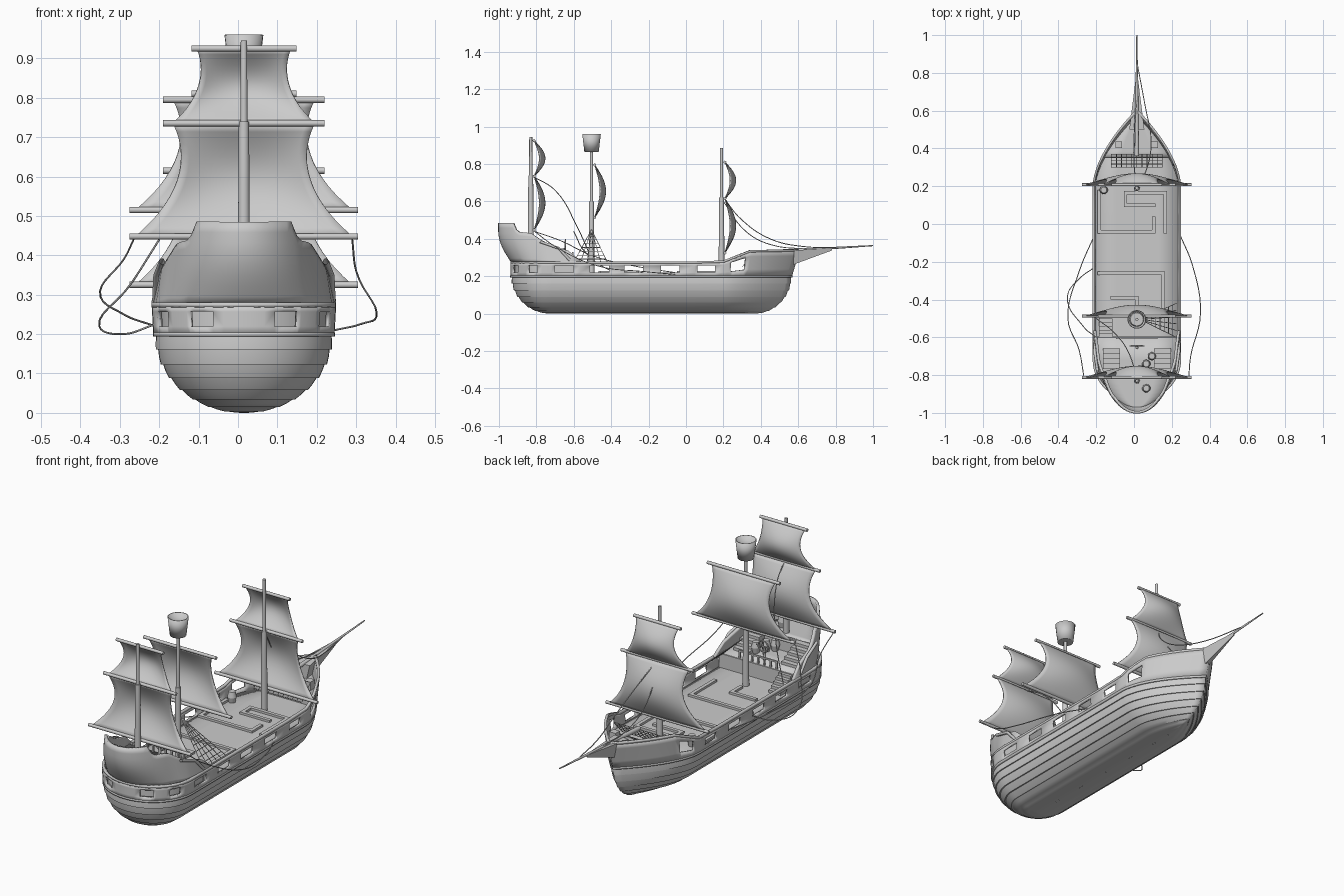
import bpy, bmesh, math
from mathutils import Vector

if "Cube" in bpy.data.objects:
    bpy.data.objects.remove(bpy.data.objects["Cube"])

CX = 0.015   # ship centreline


def finish(bm, name, mirror=False, thick=0.0):
    bmesh.ops.recalc_face_normals(bm, faces=bm.faces)
    me = bpy.data.meshes.new(name)
    bm.to_mesh(me)
    bm.free()
    ob = bpy.data.objects.new(name, me)
    ob.location.x = CX
    bpy.context.collection.objects.link(ob)
    if mirror:
        m = ob.modifiers.new("mirror", 'MIRROR')
        m.merge_threshold = 0.0005
    if thick:
        s = ob.modifiers.new("thickness", 'SOLIDIFY')
        s.thickness, s.offset = thick, 0
    return ob


def grid(name, us, vs, f, skip=None, thick=0.0):
    """Half surface f(u, v), mirrored over the centreline."""
    bm = bmesh.new()
    rows = [[bm.verts.new(f(u, v)) for v in vs] for u in us]
    for i in range(len(us) - 1):
        for j in range(len(vs) - 1):
            if not (skip and skip((us[i] + us[i + 1]) / 2, j)):
                bm.faces.new((rows[i][j], rows[i + 1][j], rows[i + 1][j + 1], rows[i][j + 1]))
    return finish(bm, name, True, thick)


def boxes(name, items):
    bm = bmesh.new()
    for c, s in items:
        vs = bmesh.ops.create_cube(bm, size=1)['verts']
        bmesh.ops.scale(bm, vec=s, verts=vs)
        bmesh.ops.translate(bm, vec=c, verts=vs)
    return finish(bm, name)


def pole(name, a, b, r1, r2, n=16):
    a, b = Vector(a), Vector(b)
    bm = bmesh.new()
    bmesh.ops.create_cone(bm, cap_ends=True, segments=n, radius1=r1, radius2=r2, depth=(b - a).length)
    bm.transform((b - a).to_track_quat('Z', 'Y').to_matrix().to_4x4())
    bmesh.ops.translate(bm, vec=(a + b) / 2, verts=bm.verts)
    return finish(bm, name)


def ropes(name, lines, r=0.0025, smooth=True):
    """World-space cords, several per object."""
    cu = bpy.data.curves.new(name, 'CURVE')
    cu.dimensions, cu.bevel_depth, cu.bevel_resolution, cu.resolution_u = '3D', r, 1, 6
    for pts in lines:
        sp = cu.splines.new('BEZIER' if smooth else 'POLY')
        tgt = sp.bezier_points if smooth else sp.points
        tgt.add(len(pts) - 1)
        for q, p in zip(tgt, pts):
            if smooth:
                q.co = p
                q.handle_left_type = q.handle_right_type = 'AUTO'
            else:
                q.co = (*p, 1)
    bpy.context.collection.objects.link(bpy.data.objects.new(name, cu))


def lerp_table(t, tab):
    for (a, p), (b, q) in zip(tab, tab[1:]):
        if t <= b:
            return p + (q - p) * max(0, (t - a) / (b - a))
    return tab[-1][1]


def plan(u, w, ys, yb):
    """Half plan outline: u 0-1 round stern, 1-2 straight side, 2-3 pointed bow."""
    if u <= 1:
        a = u * math.pi / 2
        return w * math.sin(a), -0.72 + (ys + 0.72) * math.cos(a)
    if u <= 2:
        return w, -0.72 + 0.92 * (u - 1)
    t = u - 2
    return w * (1 - t ** 1.7), 0.2 + (yb - 0.2) * t


def span(a, b, n):
    return [a + (b - a) * i / n for i in range(n + 1)]


U = span(0, 1, 14) + span(1, 2, 6)[1:] + span(2, 3, 14)[1:]

# lapped-plank hull
levels, N = [(0.03, 0.0)], 8
for i in range(N):
    for k in (0, 0.5, 1):
        levels.append((max(0.05, (i + k) / N * math.pi / 2), 0.006 * (1 - k) if i else 0.0))


def hull_pt(u, lv):
    th, off = lv
    s = math.sin(th)
    x, y = plan(u, 0.222 * s + off, -0.72 - 0.21 * s - off, 0.36 + 0.2 * s + off)
    return x, y, 0.2 - 0.2 * math.cos(th)


grid("hull", U, levels, hull_pt)
grid("keel_plate", U, [0, 1], lambda u, v: (hull_pt(u, levels[0])[0] * v, hull_pt(u, levels[0])[1], 0.0002))

# bulwark with open gun ports
ports = [(0.31, 0.09), (0.70, 0.08), (1.075, 0.054), (1.28, 0.054), (1.48, 0.054),
         (1.69, 0.054), (1.90, 0.05), (2.20, 0.1)]
edges = [c + s * h for c, h in ports for s in (-1, 1)]
UP = sorted(edges + [u for u in U if all(abs(u - e) > 0.012 for e in edges)])


def rail_top(u):
    return lerp_table(u, [(0, 0.27), (1.97, 0.27), (2.36, 0.33), (3, 0.335)])


def wall_pt(u, v):
    x, y = plan(u, 0.224 + 0.004 * v, -0.933, 0.56 + 0.04 * v)
    return x, y, 0.197 + v * (rail_top(u) - 0.197)


grid("bulwark", UP, [0, 0.31, 0.82, 1], wall_pt,
     lambda u, j: j == 1 and any(abs(u - c) < h for c, h in ports), 0.012)


def cap_pt(u, v):
    x, y = plan(u, 0.222 + 0.012 * v, -0.925 - 0.014 * v, 0.59 + 0.02 * v)
    return x, y, rail_top(u) + 0.004


grid("rail_cap", U, [0, 1], cap_pt, thick=0.012)
grid("hull_wale", U, [0, 1], lambda u, v: (*plan(u, 0.226, -0.935, 0.565), 0.194 + 0.01 * v), thick=0.01)


# decks
def deck(name, z, us, w=0.222, ys=-0.93, yb=0.57):
    def f(u, v):
        x, y = plan(u, w, ys, yb)
        return x * v, y, z
    grid(name, us, [0, 0.5, 1], f, thick=0.006)


deck("main_deck", 0.213, U)
deck("quarter_deck", 0.285, span(0, 1, 12) + [1.13], 0.21)
deck("poop_deck", 0.36, span(0, 0.8, 10), 0.195, -0.97)
deck("fore_deck", 0.262, span(2.4, 3, 8), 0.222, -0.93, 0.58)
boxes("deck_bulkheads", [((0, -0.6, 0.25), (0.43, 0.01, 0.075)), ((0, -0.79, 0.322), (0.36, 0.01, 0.075)),
                         ((0, 0.355, 0.24), (0.34, 0.01, 0.05))])
grid("cabin_lining", span(0, 1, 12) + [1.13], [0, 1],
     lambda u, v: (*plan(u, 0.212, -0.918, 0.5), 0.21 + 0.08 * v))


# stern castle
def castle_pt(u, v):
    top = lerp_table(u, [(0, 0.485), (0.48, 0.485), (0.53, 0.45), (0.58, 0.437), (0.75, 0.43),
                         (0.85, 0.40), (1.0, 0.365), (1.1, 0.335), (1.17, 0.28)])
    z = 0.272 + v * (top - 0.272)
    k = (z - 0.272) / 0.21
    w = 0.203 - 0.035 * k + 0.02 * min(1, max(0, (u - 0.75) / 0.35))
    x, y = plan(u, w, -0.925 - 0.072 * math.sin(min(1, k * 1.25) * math.pi / 2), 0.5)
    return x, y, z


grid("stern_castle", span(0, 0.48, 8) + [0.505, 0.53, 0.58] + span(0.64, 1, 6) + [1.05, 1.1, 1.17],
     span(0, 1, 8), castle_pt, thick=0.014)
ropes("castle_rails", [[(CX + s * 0.225, -0.62, 0.285), (CX + s * 0.222, -0.68, 0.35),
                        (CX + s * 0.208, -0.78, 0.385)] for s in (-1, 1)], 0.008, False)


# stairs
def stairs(x, y0, y1, z0, z1, w, n=5):
    d, h = (y1 - y0) / n, (z1 - z0) / n
    return [((x, y0 + d * (i + .5), z0 + h * (i + 1) / 2), (w, abs(d), h * (i + 1))) for i in range(n)]


boxes("stairs", stairs(-0.165, -0.5, -0.6, 0.215, 0.285, 0.07) +
      stairs(-0.135, -0.66, -0.79, 0.288, 0.36, 0.09) + stairs(0.135, -0.66, -0.79, 0.288, 0.36, 0.09))

# raised deck battens
paths = [[(-.20, .17), (-.20, -.04), (.09, -.04), (.09, .03)], [(-.06, .10), (-.06, .165), (.15, .165), (.15, -.04)],
         [(-.06, .10), (.09, .10)], [(-.20, -.26), (.14, -.26), (.14, -.45)], [(-.13, -.39), (.0, -.39), (.0, -.46)]]
boxes("deck_battens", [(((a[0] + b[0]) / 2, (a[1] + b[1]) / 2, 0.221),
                        (abs(a[0] - b[0]) + 0.018, abs(a[1] - b[1]) + 0.018, 0.012))
                       for p in paths for a, b in zip(p, p[1:])])

# masts and crow's nest
for nm, y, z0, zm, z1 in (("mizzen", -0.83, 0.29, 0.74, 0.945), ("main", -0.505, 0.21, 0.6, 0.9),
                          ("fore", 0.19, 0.21, 0.62, 0.885)):
    pole(nm + "_lower_mast", (0, y, z0), (0, y, zm), 0.016, 0.013)
    pole(nm + "_upper_mast", (0, y, zm), (0, y, z1), 0.009, 0.008)
pole("crows_nest_floor", (0, -0.505, 0.866), (0, -0.505, 0.872), 0.036, 0.036, 20)
grid("crows_nest", span(0, math.pi, 12), [0, 1],
     lambda a, v: ((0.036 + 0.011 * v) * math.sin(a), -0.505 - (0.036 + 0.011 * v) * math.cos(a), 0.866 + 0.094 * v),
     thick=0.005)


# sails and yards
def sail(name, y, zb, zt, wb, wm, wt):
    def f(s, t):
        half = wb * (1 - t) ** 2 + 2 * wm * t * (1 - t) + wt * t * t
        return half * s, y + math.sin(math.pi * t) * (0.028 + 0.03 * (1 - s * s)), zb + (zt - zb) * t
    grid(name, span(0, 1, 8), span(0, 1, 14), f, thick=0.005)


def yard(name, y, z, w):
    pole(name, (-w, y, z), (w, y, z), 0.008, 0.008, 12)


for nm, y, levs in (("mizzen", -0.812, (0.448, 0.735, 0.925)), ("main", -0.488, (0.515, 0.795)),
                    ("fore", 0.208, (0.325, 0.615, 0.81))):
    for z, w in zip(levs, (0.29, 0.205, 0.133)):
        yard(nm + "_yard", y, z, w)
    sail(nm + "_course_sail", y, levs[0], levs[1], 0.275, 0.11, 0.18)
    if len(levs) == 3:
        sail(nm + "_top_sail", y, levs[1], levs[2], 0.18, 0.08, 0.12)

# beakhead and bowsprit
bm = bmesh.new()
for y, w, z0, z1 in ((0.5, 0.04, 0.235, 0.335), (0.6, 0.026, 0.275, 0.338), (0.78, 0.005, 0.338, 0.35)):
    for x, z in ((-w, z1), (w, z1), (-w * .4, z0), (w * .4, z0)):
        bm.verts.new((x, y, z))
bmesh.ops.convex_hull(bm, input=bm.verts)
finish(bm, "beakhead")
pole("bowsprit", (0, 0.36, 0.325), (0, 1.0, 0.364), 0.012, 0.003, 12)

# shroud net on the main mast
feet = [Vector((0.225, -0.60 + 0.036 * i, 0.275)) for i in range(6)]
head = Vector((0.03, -0.505, 0.45))
ropes("main_shrouds", [[f, head] for f in feet] +
      [[f.lerp(head, k) for f in feet] for k in span(0.1, 0.8, 6)], 0.0018, False)

# boarding net at the fore deck
ropes("fore_net", [[(x, 0.30, 0.25), (x, 0.37, 0.325)] for x in span(-0.12, 0.15, 10)] +
      [[(-0.12, 0.30 + 0.07 * k, 0.25 + 0.075 * k), (0.15, 0.30 + 0.07 * k, 0.25 + 0.075 * k)]
       for k in span(0, 1, 4)], 0.0018, False)

# slack rigging
ropes("rigging", [
    [(-0.265, -0.81, 0.44), (-0.29, -0.67, 0.39), (-0.35, -0.5, 0.31), (-0.29, -0.25, 0.25), (-0.21, -0.06, 0.22)],
    [(-0.2, -0.6, 0.44), (-0.27, -0.54, 0.33), (-0.352, -0.38, 0.22), (-0.29, -0.29, 0.2), (-0.21, -0.23, 0.225)],
    [(0.29, -0.81, 0.44), (0.30, -0.7, 0.36), (0.352, -0.47, 0.255), (0.31, -0.22, 0.225), (0.245, -0.06, 0.21)],
    [(CX, -0.82, 0.735), (-0.02, -0.7, 0.66), (-0.1, -0.58, 0.46), (-0.2, -0.5, 0.28)],
    [(CX, 0.2, 0.62), (0.07, 0.3, 0.5), (0.09, 0.45, 0.40), (0.06, 0.62, 0.36), (CX, 0.86, 0.355)],
    [(CX, 0.2, 0.6), (0.0, 0.32, 0.44), (0.0, 0.45, 0.37), (CX, 0.7, 0.345)]])

# deck fittings: helm, barrels, bitts
bm = bmesh.new()
for x, y, z in ((0.05, -0.87, 0.363), (0.05, -0.74, 0.288), (0.02, -0.77, 0.288), (0.08, -0.7, 0.288), (-0.175, 0.18, 0.215)):
    for k, (r1, r2) in enumerate(((0.016, 0.022), (0.022, 0.016))):
        vs = bmesh.ops.create_cone(bm, cap_ends=True, segments=14, radius1=r1, radius2=r2, depth=0.028)['verts']
        bmesh.ops.translate(bm, vec=(x, y, z + 0.014 + 0.028 * k), verts=vs)
finish(bm, "barrels")
pole("helm_post", (0, -0.655, 0.285), (0, -0.655, 0.35), 0.008, 0.006)
bpy.ops.mesh.primitive_torus_add(location=(CX, -0.645, 0.36), rotation=(math.pi / 2, 0, 0), major_radius=0.028,
                                 minor_radius=0.004, major_segments=20, minor_segments=6)
bpy.context.object.name = "helm_wheel"
boxes("helm_spokes", [((0, -0.645, 0.36), (0.08, 0.005, 0.005)), ((0, -0.645, 0.36), (0.005, 0.005, 0.08))])
boxes("quarter_rail", [((0, -0.605, 0.325), (0.22, 0.008, 0.008))] +
      [((x, -0.605, 0.305), (0.008, 0.008, 0.04)) for x in span(-0.105, 0.105, 6)])
boxes("fore_bitts", [((s * 0.095, 0.42, 0.285), (0.035, 0.035, 0.045)) for s in (-1, 1)])

# smooth shading with crisp edges
bpy.ops.object.select_all(action='DESELECT')
for o in bpy.data.objects:
    if o.type == 'MESH':
        o.select_set(True)
        bpy.context.view_layer.objects.active = o
bpy.ops.object.shade_smooth_by_angle(angle=math.radians(32))
